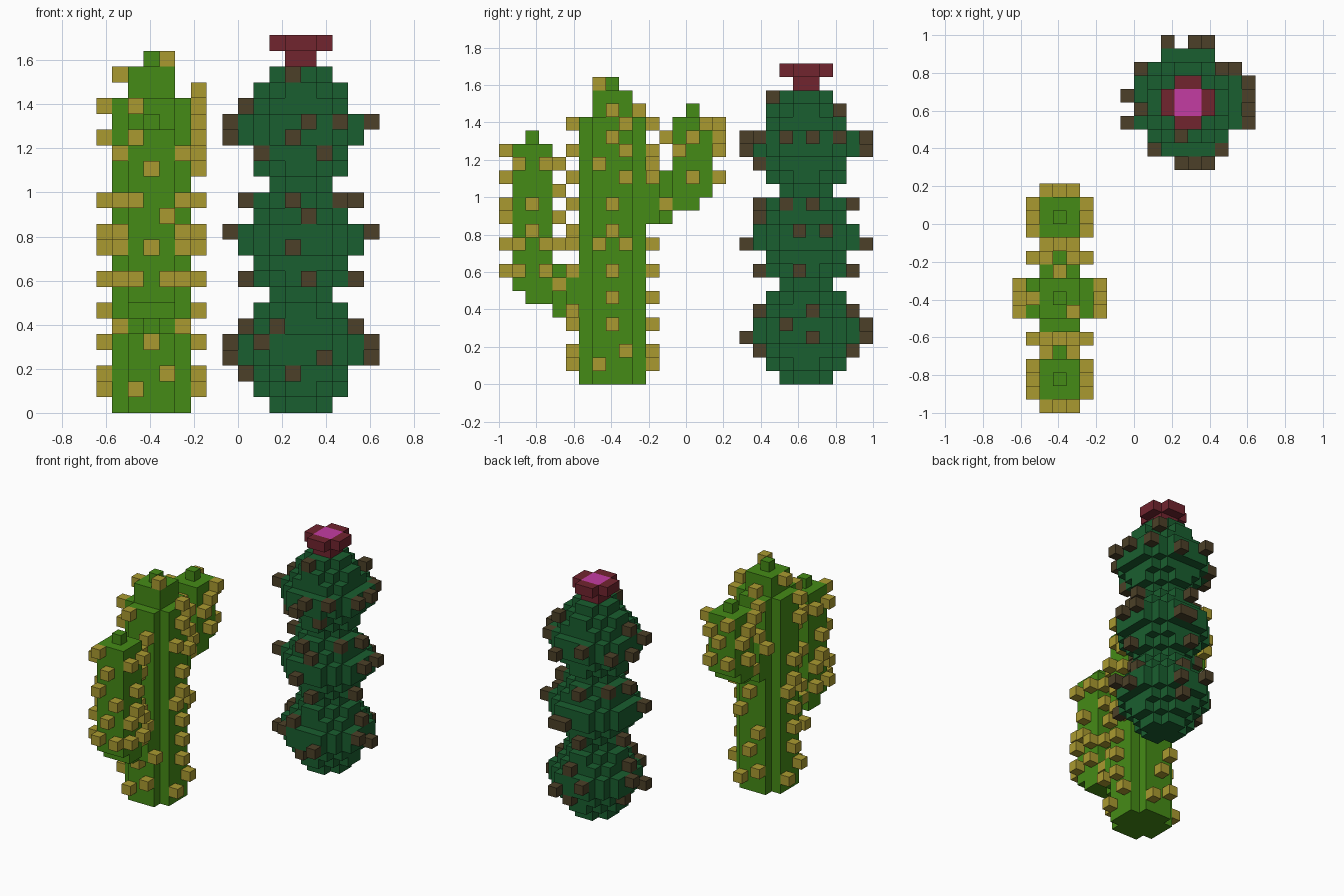
import bpy, bmesh
from mathutils import Vector

if "Cube" in bpy.data.objects:
    bpy.data.objects.remove(bpy.data.objects["Cube"], do_unlink=True)

U = 2 / 28                                # block size
ORIGIN = Vector((-9 * U, -14 * U, 0))     # corner of the 18 x 28 x 24 block grid


def material(name, rgb):
    m = bpy.data.materials.new(name)
    m.use_nodes = True
    m.diffuse_color = (*rgb, 1)
    m.node_tree.nodes["Principled BSDF"].inputs["Base Color"].default_value = (*rgb, 1)
    return m


LIGHT_GREEN = material("light green", (0.060, 0.258, 0.008))
OLIVE = material("olive spine", (0.402, 0.323, 0.030))
DARK_GREEN = material("dark green", (0.010, 0.112, 0.029))
BROWN = material("brown spine", (0.072, 0.051, 0.021))
MAROON = material("maroon petal", (0.165, 0.018, 0.028))
PINK = material("pink flower", (0.550, 0.045, 0.360))


def box(x, y, z):
    """Blocks filling three inclusive ranges."""
    return {(i, j, k) for i in range(x[0], x[1] + 1)
            for j in range(y[0], y[1] + 1) for k in range(z[0], z[1] + 1)}


def blocks(name, cells, mat):
    """One mesh of the outer faces of a set of blocks."""
    bm = bmesh.new()
    for c in cells:
        for axis in range(3):
            for side in (0, 1):
                n = list(c)
                n[axis] += 2 * side - 1
                if tuple(n) in cells:
                    continue
                loop = [(0, 0), (1, 0), (1, 1), (0, 1)]
                if not side:
                    loop.reverse()
                verts = []
                for a, b in loop:
                    p = Vector(c)
                    p[axis] += side
                    p[(axis + 1) % 3] += a
                    p[(axis + 2) % 3] += b
                    verts.append(bm.verts.new(p * U + ORIGIN))
                bm.faces.new(verts)
    bmesh.ops.remove_doubles(bm, verts=bm.verts, dist=U / 100)
    me = bpy.data.meshes.new(name)
    bm.to_mesh(me)
    bm.free()
    me.materials.append(mat)
    ob = bpy.data.objects.new(name, me)
    bpy.context.collection.objects.link(ob)


def spines(body, layout):
    """Blocks standing on the body: side -> (position along the side, height)."""
    out = set()
    for side, spots in layout.items():
        axis = "xy".index(side[1])
        for pos, k in spots:
            row = [c[axis] for c in body if c[1 - axis] == pos and c[2] == k]
            if row:
                d = max(row) + 1 if side[0] == "+" else min(row) - 1
                out.add((d, pos, k) if axis == 0 else (pos, d, k))
    return out


# Branching cactus: trunk with notched corners, stepped top
trunk = box((1, 5), (7, 9), (0, 19)) | box((2, 4), (6, 10), (0, 19))
trunk |= box((2, 4), (7, 9), (20, 21)) | {(3, 8, 22)}

# Front arm with stepped elbow and thin neck
front_arm = box((2, 4), (1, 3), (7, 17)) | {(3, 2, 18)}
front_elbow = (box((3, 3), (4, 4), (5, 8)) | box((2, 4), (5, 5), (5, 7))
               | box((2, 4), (2, 3), (6, 6)))

# Back arm with stepped elbow and thin neck
back_arm = box((2, 4), (13, 15), (14, 19)) | {(3, 14, 20)}
back_elbow = (box((2, 4), (11, 11), (12, 15)) | box((3, 3), (12, 12), (12, 15))
              | box((2, 4), (13, 14), (13, 13)))

blocks("trunk", trunk, LIGHT_GREEN)
blocks("front_arm", front_arm | front_elbow, LIGHT_GREEN)
blocks("back_arm", back_arm | back_elbow, LIGHT_GREEN)
plant = trunk | front_arm | front_elbow | back_arm | back_elbow

flank = [(7, 1), (9, 2), (8, 4), (8, 6), (8, 8), (7, 10), (9, 10),
         (8, 11), (8, 13), (9, 15), (7, 16), (9, 17), (8, 18), (9, 19)]
trunk_spines = spines(trunk, {
    "+x": flank,
    "-x": [(16 - p, k) for p, k in flank if k not in (15, 16, 18)] + [(8, 21)],
    "-y": [(2, 1), (4, 2), (3, 4), (3, 10), (2, 11), (4, 8), (3, 13), (2, 15),
           (4, 17), (2, 19)],
    "+y": [(4, 1), (2, 2), (3, 4), (2, 6), (4, 8), (3, 10), (2, 16), (4, 17),
           (2, 19), (3, 20)],
}) | {(4, 7, 22), (6, 8, 20)}
blocks("trunk_spines", trunk_spines - plant, OLIVE)

front_side = [(1, 16), (3, 16), (2, 13), (1, 10), (3, 10), (2, 11), (1, 8), (3, 8)]
front_spines = spines(front_arm, {
    "+x": front_side,
    "-x": [(4 - p, k) for p, k in front_side],
    "-y": [(2, 17), (3, 15), (2, 13), (4, 12), (3, 10), (2, 8), (4, 8)],
    "+y": [(2, 16), (4, 16), (4, 14), (2, 12), (4, 10)],
}) | spines(front_elbow, {"+x": [(4, 7), (5, 5)], "-x": [(4, 7), (5, 5)]})
blocks("front_arm_spines", front_spines - plant, OLIVE)

back_side = [(15, 19), (14, 18), (13, 17), (14, 15)]
back_spines = spines(back_arm, {
    "+x": back_side,
    "-x": [(28 - p, k) for p, k in back_side],
    "+y": [(2, 19), (4, 18), (3, 17), (2, 15), (4, 15)],
    "-y": [(3, 18)],
}) | spines(back_elbow, {"+x": [(12, 13), (11, 15)], "-x": [(12, 13), (11, 15)]})
blocks("back_arm_spines", back_spines - plant, OLIVE)

# Round cactus: three overlapping bulbs, each of layers shrinking from the middle
LAYER_LIMITS = [15, 9, 8, 4]              # squared radius, middle layer outwards
round_body = {(13 + a, 23 + b, 7 * bulb + h) for bulb in range(3) for h in range(8)
              for a in range(-4, 4) for b in range(-4, 4)
              if (a + .5) ** 2 + (b + .5) ** 2 < LAYER_LIMITS[int(abs(h - 3.5))]}
blocks("round_cactus", round_body, DARK_GREEN)

round_spines = spines(round_body, {
    "-y": [(12, 21), (13, 18), (12, 17), (14, 16), (12, 13), (13, 12),
           (12, 10), (13, 8), (11, 5), (10, 4), (14, 3), (12, 2)],
    "+y": [(11, 18), (14, 17), (12, 13), (14, 10), (13, 10),
           (12, 8), (13, 5), (11, 4), (14, 3), (13, 2)],
    "+x": [(21, 18), (23, 18), (21, 13), (23, 13), (22, 11), (24, 11),
           (22, 8), (23, 5), (21, 4), (23, 3)],
    "-x": [(22, 19), (21, 18), (23, 17), (22, 13), (24, 13), (21, 11), (23, 8),
           (22, 5), (23, 4), (21, 3), (23, 2)],
}) | {(9, 25, 17), (16, 25, 18), (15, 19, 18), (10, 20, 16), (15, 25, 20)}
blocks("round_cactus_spines", round_spines - round_body, BROWN)

# Flower: short stem, four petals round a flat centre
centre = box((12, 13), (22, 23), (23, 23))
petals = (box((11, 14), (22, 23), (23, 23)) | box((12, 13), (21, 24), (23, 23))) - centre
blocks("flower_petals", petals | box((12, 13), (22, 23), (22, 22)), MAROON)
blocks("flower_centre", centre, PINK)
